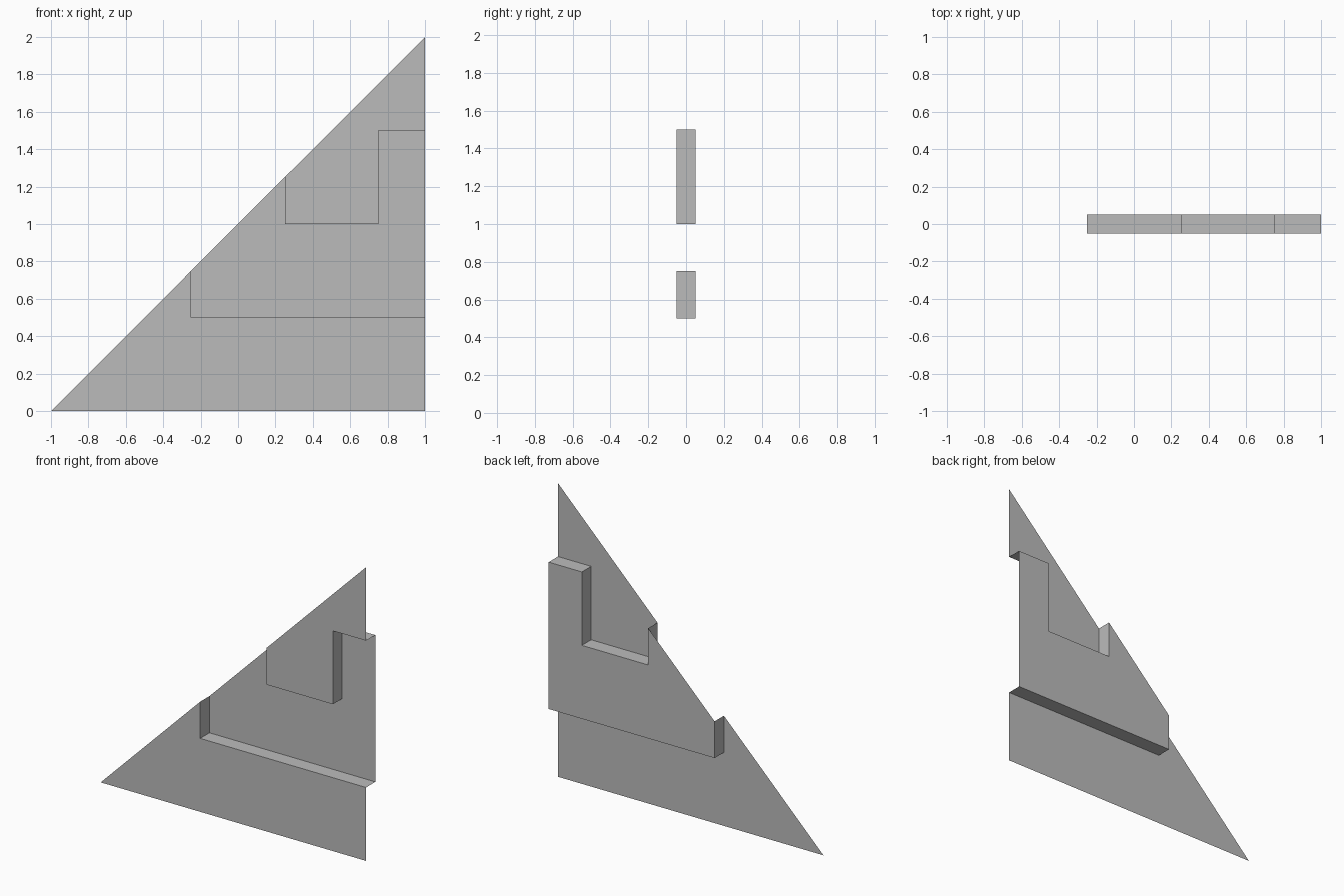
import bpy
import bmesh

cube = bpy.data.objects.get("Cube")
if cube:
    bpy.data.objects.remove(cube, do_unlink=True)

FRONT, BACK = -0.05, 0.05

# One grey for the whole sheet
grey = bpy.data.materials.new("plain grey")
grey.use_nodes = True
colour = (0.5, 0.5, 0.5, 1)
grey.diffuse_color = colour
grey.node_tree.nodes["Principled BSDF"].inputs["Base Color"].default_value = colour

# Step lines (x, z) where the sheet jumps between front and back
lower_step = [(-0.25, 0.75), (-0.25, 0.5), (1, 0.5)]
upper_step = [(1, 1.5), (0.75, 1.5), (0.75, 1), (0.25, 1), (0.25, 1.25)]

bm = bmesh.new()


def add_face(points):
    bm.faces.new([bm.verts.new(p) for p in points])


def panel(outline, y):
    """Flat upright panel, outlined counter-clockwise from the front."""
    add_face([(x, y, z) for x, z in outline])


def risers(line):
    """Strips joining the front and back panels along a step line."""
    for (ax, az), (bx, bz) in zip(line, line[1:]):
        add_face([(ax, FRONT, az), (bx, FRONT, bz),
                  (bx, BACK, bz), (ax, BACK, az)])


# Bottom, recessed middle and top panels of the triangle
panel([(-1, 0), (1, 0)] + lower_step[::-1], FRONT)
panel(lower_step + upper_step, BACK)
panel(upper_step[::-1] + [(1, 2)], FRONT)

for step in (lower_step, upper_step):
    risers(step)

bmesh.ops.remove_doubles(bm, verts=bm.verts, dist=0.0001)

mesh = bpy.data.meshes.new("stepped_triangle_sheet")
bm.to_mesh(mesh)
bm.free()
mesh.materials.append(grey)
sheet = bpy.data.objects.new("stepped_triangle_sheet", mesh)
bpy.context.collection.objects.link(sheet)
